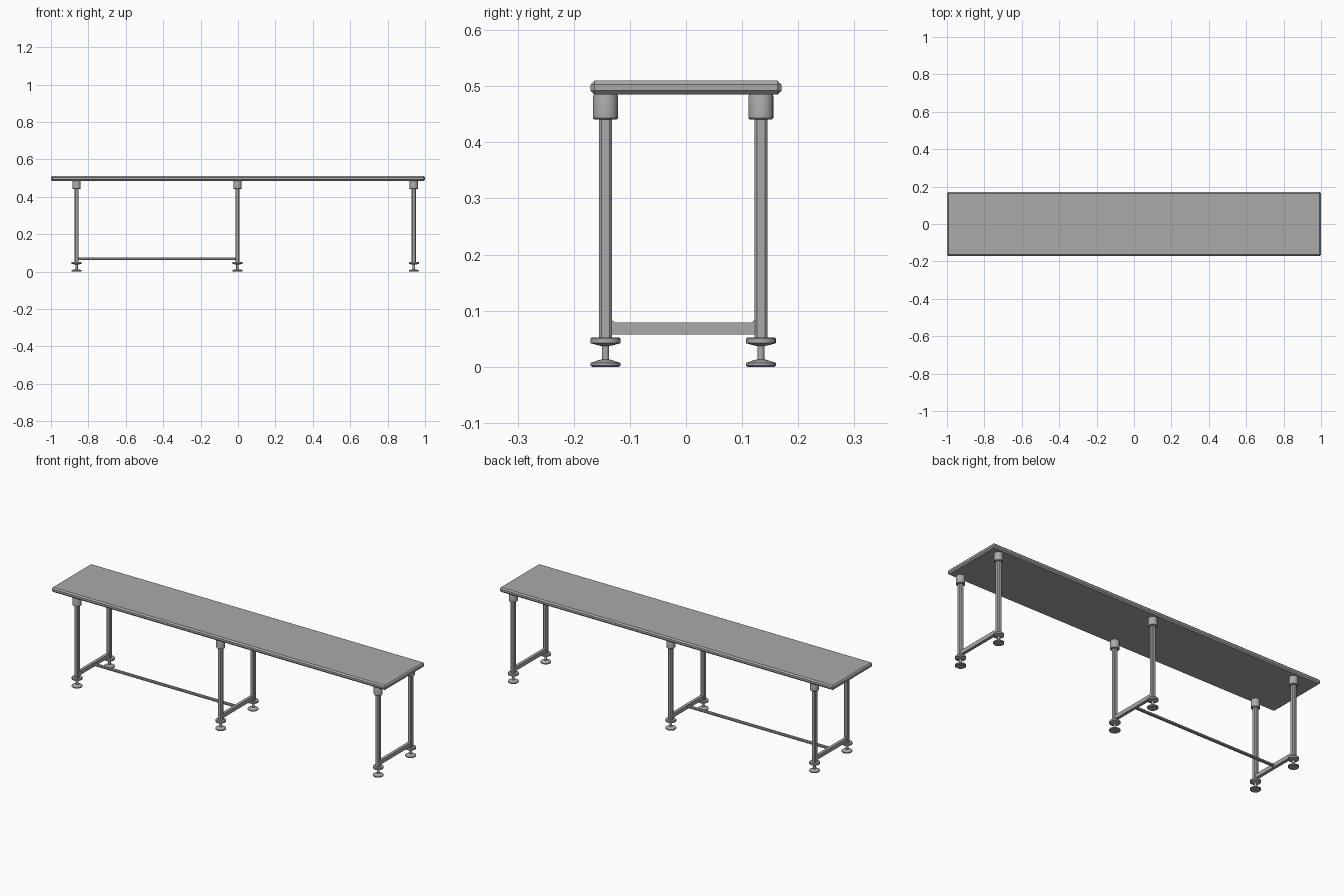
import bpy, bmesh, math

if "Cube" in bpy.data.objects:
    bpy.data.objects.remove(bpy.data.objects["Cube"])

grey = bpy.data.materials.new("steel grey")
grey.diffuse_color = (0.4, 0.4, 0.4, 1)
grey.use_nodes = True
grey.node_tree.nodes["Principled BSDF"].inputs["Base Color"].default_value = grey.diffuse_color


def finish(name, bm, smooth=False):
    bmesh.ops.recalc_face_normals(bm, faces=bm.faces)
    me = bpy.data.meshes.new(name)
    bm.to_mesh(me)
    bm.free()
    me.materials.append(grey)
    ob = bpy.data.objects.new(name, me)
    bpy.context.collection.objects.link(ob)
    if smooth:
        bpy.ops.object.select_all(action='DESELECT')
        ob.select_set(True)
        bpy.context.view_layer.objects.active = ob
        bpy.ops.object.shade_smooth_by_angle(angle=math.radians(35))
    return ob


def box(name, lo, hi, bevel=0.0, vertical_only=False):
    bm = bmesh.new()
    bmesh.ops.create_cube(bm, size=1)
    for v in bm.verts:
        v.co = [(a + b) / 2 + c * (b - a) for a, b, c in zip(lo, hi, v.co)]
    if bevel:
        edges = [e for e in bm.edges if not vertical_only
                 or abs(e.verts[0].co.z - e.verts[1].co.z) > 1e-5]
        bmesh.ops.bevel(bm, geom=edges, offset=bevel, segments=1, affect='EDGES')
    return finish(name, bm)


def lathe(name, x, y, profile, sides=32):
    """Turn a (radius, z) outline around a vertical axis."""
    bm = bmesh.new()
    rings = [[bm.verts.new((x + r * math.cos(2 * math.pi * i / sides),
                            y + r * math.sin(2 * math.pi * i / sides), z))
              for i in range(sides)] for r, z in profile]
    for a, b in zip(rings, rings[1:]):
        for i in range(sides):
            j = (i + 1) % sides
            bm.faces.new((a[i], a[j], b[j], b[i]))
    bm.faces.new(rings[0][::-1])
    bm.faces.new(rings[-1])
    return finish(name, bm, True)


# Table top with chamfered edges
box("table_top", (-1, -0.17, 0.485), (1, 0.17, 0.51), 0.007)

LEG_Y = (-0.1435, 0.1335)
MID_Y = sum(LEG_Y) / 2
HALF = 0.0115

# Disc, stem and disc of the levelling foot
foot = [(0.024, 0), (0.0265, 0.002), (0.0265, 0.007), (0.012, 0.012),
        (0.0065, 0.013), (0.0065, 0.037), (0.012, 0.038), (0.0265, 0.042),
        (0.0265, 0.050), (0.025, 0.052)]
collar = [(0.020, 0.441), (0.022, 0.443), (0.022, 0.483), (0.021, 0.4855)]

for place, x in (("left", -0.863), ("middle", -0.003), ("right", 0.940)):
    for side, y in zip(("front", "back"), LEG_Y):
        tag = f"{place}_{side}"
        box("leg_" + tag, (x - HALF, y - HALF, 0.05),
            (x + HALF, y + HALF, 0.45), 0.0045, True)
        lathe("collar_" + tag, x, y, collar)
        lathe("foot_" + tag, x, y, foot)

    # Crossbar between the two legs, flared upward at both ends
    y0, y1 = LEG_Y[0] + HALF - 0.002, LEG_Y[1] - HALF + 0.002
    outline = [(y0, 0.058), (y1, 0.058), (y1, 0.085), (y1 - 0.007, 0.079),
               (y0 + 0.007, 0.079), (y0, 0.085)]
    bm = bmesh.new()
    face = bm.faces.new([bm.verts.new((x - 0.008, y, z)) for y, z in outline])
    ext = bmesh.ops.extrude_face_region(bm, geom=[face])["geom"]
    bmesh.ops.translate(bm, vec=(0.016, 0, 0),
                        verts=[v for v in ext if isinstance(v, bmesh.types.BMVert)])
    finish("crossbar_" + place, bm)

# Long stretcher joining the left and middle frames
box("stretcher", (-0.857, MID_Y - 0.008, 0.063),
    (-0.009, MID_Y + 0.008, 0.075), 0.003)
